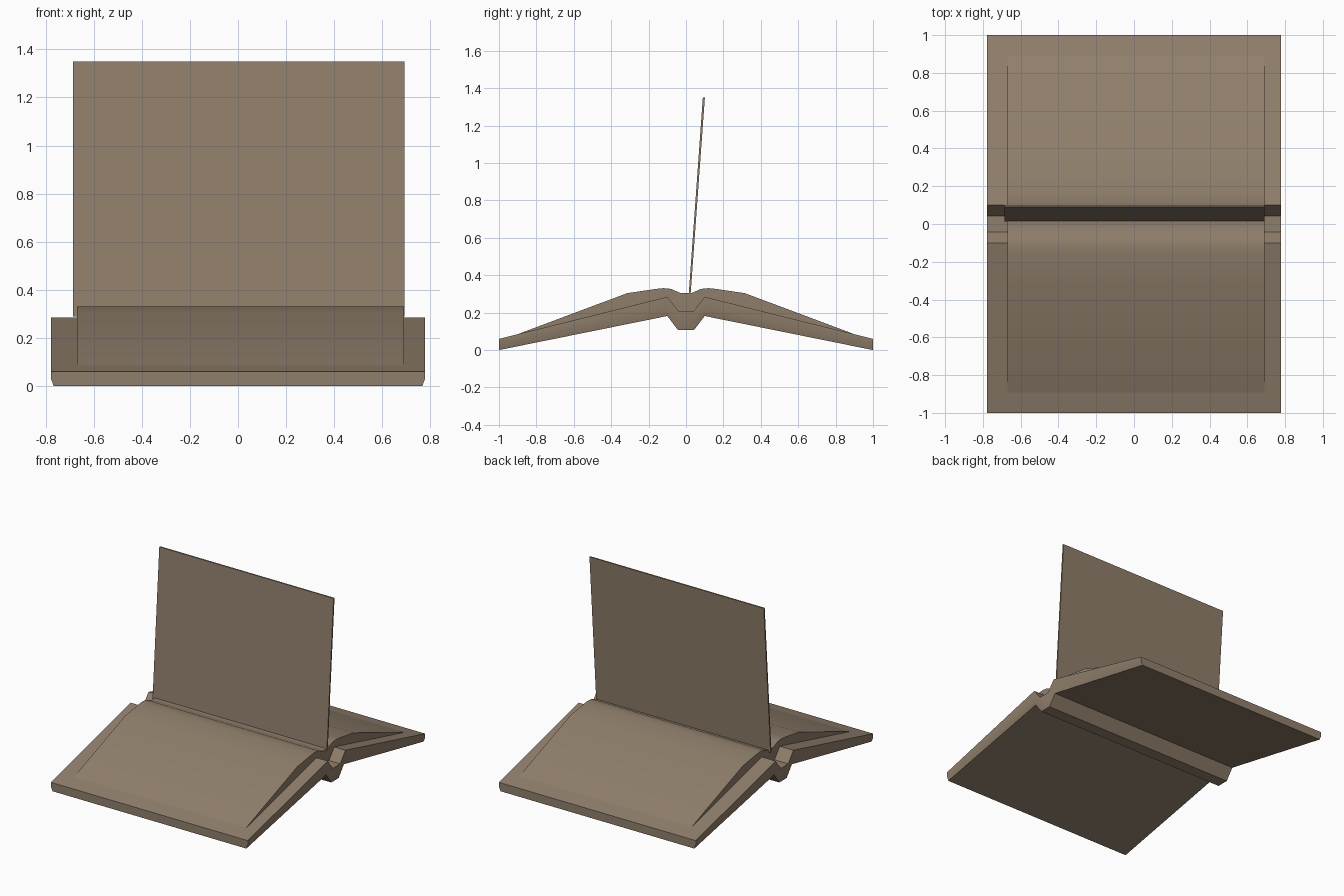
import bpy, bmesh, math

cube = bpy.data.objects.get("Cube")
if cube:
    bpy.data.objects.remove(cube, do_unlink=True)

# One flat brown for the whole book
brown = bpy.data.materials.new("warm_brown")
colour = (0.28, 0.213, 0.15, 1.0)
brown.diffuse_color = colour
brown.use_nodes = True
bsdf = brown.node_tree.nodes["Principled BSDF"]
bsdf.inputs["Base Color"].default_value = colour
bsdf.inputs["Roughness"].default_value = 0.8


def loft(name, rings, smooth_angle=30):
    """Skin a list of equal-length closed rings and cap both ends."""
    bm = bmesh.new()
    loops = [[bm.verts.new(p) for p in ring] for ring in rings]
    n = len(loops[0])
    for a, b in zip(loops, loops[1:]):
        for i in range(n):
            j = (i + 1) % n
            bm.faces.new((a[i], a[j], b[j], b[i]))
    bm.faces.new(loops[0])
    bm.faces.new(loops[-1][::-1])
    bmesh.ops.recalc_face_normals(bm, faces=bm.faces[:])
    mesh = bpy.data.meshes.new(name)
    bm.to_mesh(mesh)
    bm.free()
    mesh.materials.append(brown)
    obj = bpy.data.objects.new(name, mesh)
    bpy.context.collection.objects.link(obj)
    bpy.ops.object.select_all(action="DESELECT")
    obj.select_set(True)
    bpy.context.view_layer.objects.active = obj
    bpy.ops.object.shade_smooth_by_angle(angle=math.radians(smooth_angle))
    return obj


def extrude_x(name, profile, x0, x1):
    """Extrude a closed (y, z) profile along x."""
    return loft(name, [[(x, y, z) for y, z in profile] for x in (x0, x1)])


def mirror_stations(half):
    """Mirror stations running from the outer edge to the spine."""
    return half + [(-s[0], *s[1:]) for s in reversed(half)]


# Cover: (y, top, middle, bottom), with the lower rim chamfered
cover = mirror_stations([
    (-1.0, 0.06, 0.032, 0.0),
    (-0.1, 0.285, 0.232, 0.182),
    (-0.042, 0.21, 0.158, 0.106),
])
W, INSET = 0.778, 0.012
loft("cover", [[(-W, y, t), (W, y, t), (W, y, m), (W - INSET, y, b),
                (INSET - W, y, b), (-W, y, m)] for y, t, m, b in cover])

# Page block: curved top, underside tucked into the cover and spine
page_top = mirror_stations([
    (-0.90, 0.084), (-0.86, 0.100), (-0.315, 0.304), (-0.16, 0.327),
    (-0.12, 0.331), (-0.08, 0.327), (-0.03, 0.305),
])
page_under = mirror_stations([(-0.90, 0.079), (-0.1, 0.279), (-0.042, 0.205)])
extrude_x("page_block", page_top + page_under[::-1], -0.67, 0.69)

# Single page standing up from the gutter, leaning slightly back
extrude_x("standing_page",
          [(0.014, 0.29), (0.024, 0.29), (0.101, 1.35), (0.090, 1.35)],
          -0.685, 0.692)
